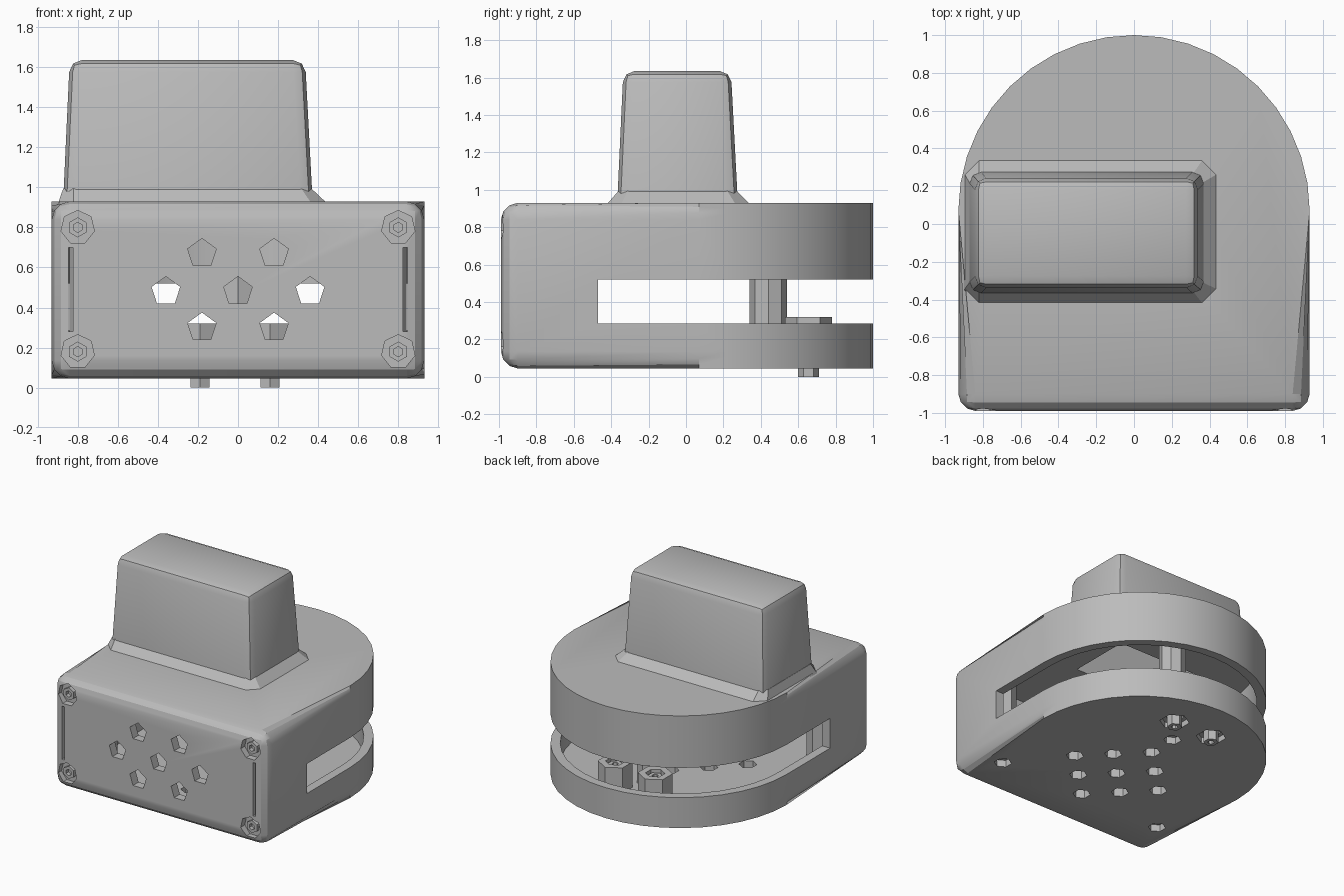
import bpy, bmesh, math
from mathutils import Matrix, Vector

old = bpy.data.objects.get("Cube")
if old:
    bpy.data.objects.remove(old, do_unlink=True)

grey = bpy.data.materials.new("plain_grey")
grey.use_nodes = True
grey.diffuse_color = (0.5, 0.5, 0.5, 1)
grey.node_tree.nodes["Principled BSDF"].inputs["Base Color"].default_value = (0.5, 0.5, 0.5, 1)


def finish(name, bm):
    bmesh.ops.recalc_face_normals(bm, faces=bm.faces)
    mesh = bpy.data.meshes.new(name)
    bm.to_mesh(mesh)
    bm.free()
    mesh.materials.append(grey)
    ob = bpy.data.objects.new(name, mesh)
    bpy.context.collection.objects.link(ob)
    return ob


def loft(name, low, high, z0, z1, bevel=0, pick=None, segments=3):
    """Solid between two outlines, with chosen edges rounded."""
    bm = bmesh.new()
    a = [bm.verts.new((x, y, z0)) for x, y in low]
    b = [bm.verts.new((x, y, z1)) for x, y in high]
    bm.faces.new(a[::-1])
    bm.faces.new(b)
    for i in range(len(a)):
        j = (i + 1) % len(a)
        bm.faces.new((a[i], a[j], b[j], b[i]))
    if bevel:
        edges = [e for e in bm.edges if pick(*[v.co for v in e.verts])]
        bmesh.ops.bevel(bm, geom=edges, offset=bevel, segments=segments,
                        profile=0.5, affect='EDGES', clamp_overlap=True)
    return finish(name, bm)


def rect(x0, x1, y0, y1, c=0):
    if not c:
        return [(x0, y0), (x1, y0), (x1, y1), (x0, y1)]
    return [(x0 + c, y0), (x1 - c, y0), (x1, y0 + c), (x1, y1 - c),
            (x1 - c, y1), (x0 + c, y1), (x0, y1 - c), (x0, y0 + c)]


def d_shape(inset, steps=20):
    r, cy = 0.93 - inset, 0.07
    arc = [(r * math.cos(math.pi * i / steps), cy + r * math.sin(math.pi * i / steps))
           for i in range(steps + 1)]
    return [(-r, -0.99 + inset), (r, -0.99 + inset)] + arc


def prism(name, start, end, radius, sides=6):
    start, end = Vector(start), Vector(end)
    axis = end - start
    bm = bmesh.new()
    mat = Matrix.Translation((start + end) / 2) @ axis.to_track_quat('Z', 'Y').to_matrix().to_4x4()
    bmesh.ops.create_cone(bm, cap_ends=True, segments=sides, radius1=radius,
                          radius2=radius, depth=axis.length, matrix=mat)
    return finish(name, bm)


def cut(target, cutter, keep=False):
    mod = target.modifiers.new("cut", 'BOOLEAN')
    mod.operation, mod.solver, mod.object = 'DIFFERENCE', 'EXACT', cutter
    bpy.context.view_layer.update()
    with bpy.context.temp_override(object=target, active_object=target):
        bpy.ops.object.modifier_apply(modifier=mod.name)
    if not keep:
        bpy.data.objects.remove(cutter, do_unlink=True)


# Hollow rounded housing
Z0, Z1 = 0.045, 0.93
housing = loft("housing", d_shape(0), d_shape(0), Z0, Z1, 0.09,
               lambda p, q: abs(p.z - q.z) < 0.01 or (p.y < -0.9 and q.y < -0.9))
cut(housing, loft("cavity", d_shape(0.07), d_shape(0.07), 0.12, 0.86))
wide = rect(-1.2, 1.2, -0.47, 1.2)
cut(housing, loft("slot", wide, wide, 0.285, 0.52))

# Grille and side slits in the front panel
front_holes = [(0, 0.48)] + [(sx * x, z) for sx in (-1, 1)
                             for x, z in ((0.36, 0.48), (0.18, 0.67), (0.18, 0.30))]
for x, z in front_holes:
    cut(housing, prism("grille_hole", (x, -1.1, z), (x, -0.8, z), 0.075, 5))
for s in (-1, 1):
    slit = rect(s * 0.835 - 0.011, s * 0.835 + 0.011, -1.1, -0.85)
    cut(housing, loft("slit", slit, slit, 0.28, 0.7))

# Recessed screws in the front corners
for s in (-1, 1):
    for z in (0.18, 0.80):
        x = s * 0.80
        cut(housing, prism("screw_recess", (x, -1.1, z), (x, -0.94, z), 0.085, 7))
        screw = prism("corner_screw", (x, -0.97, z), (x, -0.85, z), 0.05, 6)
        cut(screw, prism("screw_socket", (x, -1.1, z), (x, -0.94, z), 0.025))

# Vent pattern and mounting holes in the floor
vents = [(0, 0)] + [(i * 0.2, j * 0.2) for i in (-1, 1) for j in (-1, 1)]
vents += [(0.4, 0), (-0.4, 0), (0, 0.4), (0, -0.4)]
for x, y in vents:
    cut(housing, prism("vent_hole", (x, y - 0.2, 0), (x, y - 0.2, 0.2), 0.065))
for x, y in ((-0.74, -0.62), (0.74, -0.62), (0, 0.44)):
    cut(housing, prism("mount_hole", (x, y, 0), (x, y, 0.2), 0.065))
    post = prism("standoff_post", (x, y, 0.1), (x, y, 0.88), 0.1, 8)
    cut(post, prism("post_bore", (x, y, 0), (x, y, 0.5), 0.05))

# Hexagonal bushings at the rear of the floor
for x in (-0.19, 0.16):
    y = 0.655
    cut(housing, prism("bushing_recess", (x, y, 0), (x, y, 0.2), 0.11))
    bushing = prism("bushing", (x, y, 0.09), (x, y, 0.32), 0.125)
    cut(bushing, prism("bushing_bore", (x, y, 0), (x, y, 0.5), 0.07))
    pin = prism("bushing_pin", (x, y, 0), (x, y, 0.3), 0.055)
    cut(pin, prism("pin_bore", (x, y, -0.1), (x, y, 0.5), 0.025))

# Tapered handle block with a flared foot
handle = loft("handle", rect(-0.875, 0.375, -0.37, 0.28), rect(-0.84, 0.335, -0.335, 0.24),
              0.88, 1.635, 0.06, lambda p, q: max(p.z, q.z) > 1, 2)
foot = loft("handle_foot", rect(-0.90, 0.45, -0.43, 0.35, 0.08),
            rect(-0.872, 0.365, -0.36, 0.27, 0.05), 0.915, 0.995)
hollow = loft("handle_hollow", rect(-0.8, 0.3, -0.3, 0.21), rect(-0.77, 0.27, -0.27, 0.17), 0.8, 1.56)
for part in (housing, handle, foot):
    cut(part, hollow, keep=True)
bpy.data.objects.remove(hollow, do_unlink=True)

# Soft shading on the rounded parts
bpy.ops.object.select_all(action='DESELECT')
for part in (housing, handle):
    part.select_set(True)
bpy.context.view_layer.objects.active = housing
bpy.ops.object.shade_smooth_by_angle(angle=math.radians(25))
